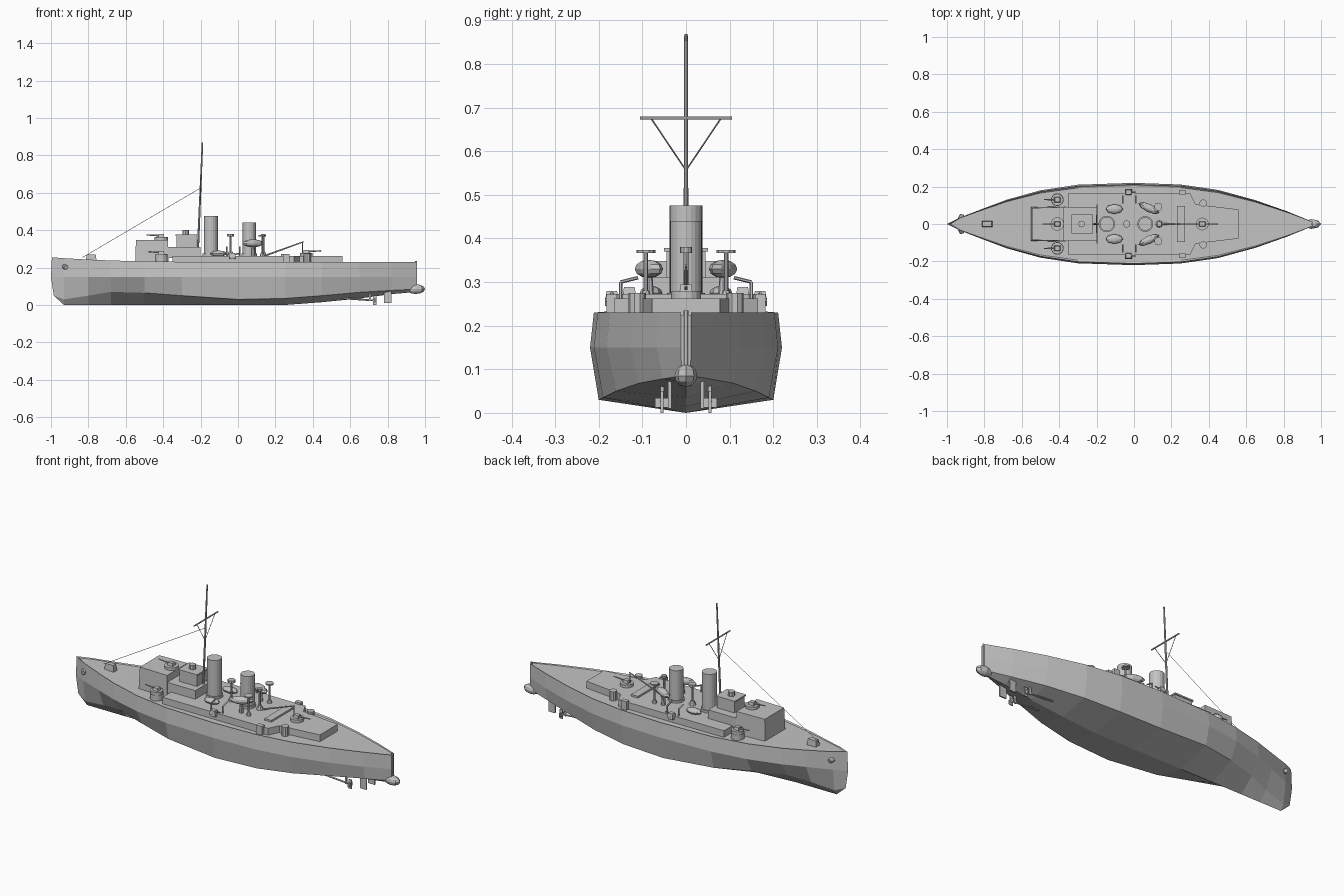
import bpy, bmesh
from math import radians
from mathutils import Vector, Matrix

default = bpy.data.objects.get("Cube")
if default:
    bpy.data.objects.remove(default, do_unlink=True)

grey = bpy.data.materials.new("ship grey")
grey.use_nodes = True
tone = (0.55, 0.55, 0.55, 1)
grey.diffuse_color = tone
grey.node_tree.nodes["Principled BSDF"].inputs["Base Color"].default_value = tone


def finish(name, bm):
    """Turn a bmesh into a named flat-shaded object."""
    bmesh.ops.recalc_face_normals(bm, faces=bm.faces)
    mesh = bpy.data.meshes.new(name)
    bm.to_mesh(mesh)
    bm.free()
    mesh.materials.append(grey)
    obj = bpy.data.objects.new(name, mesh)
    bpy.context.collection.objects.link(obj)
    return obj


def prism(name, outline, low, high, taper=1.0):
    """Upright block from a plan outline, with an optionally narrower top."""
    bm = bmesh.new()
    middle = sum((Vector(p) for p in outline), Vector((0, 0))) / len(outline)
    base = [bm.verts.new((*p, low)) for p in outline]
    top = [bm.verts.new((*(middle + (Vector(p) - middle) * taper), high)) for p in outline]
    bm.faces.new(base)
    bm.faces.new(top)
    for i in range(len(base)):
        j = (i + 1) % len(base)
        bm.faces.new((base[i], base[j], top[j], top[i]))
    return finish(name, bm)


def box(name, x, y, z, taper=1.0):
    corners = [(x[0], y[0]), (x[1], y[0]), (x[1], y[1]), (x[0], y[1])]
    return prism(name, corners, z[0], z[1], taper)


def rod(name, start, end, radius, tip=None, sides=6):
    """Cylinder or cone frustum between two points."""
    a, b = Vector(start), Vector(end)
    axis = b - a
    turn = axis.to_track_quat("Z", "Y").to_matrix().to_4x4()
    bm = bmesh.new()
    bmesh.ops.create_cone(bm, cap_ends=True, segments=sides, radius1=radius,
                          radius2=radius if tip is None else tip, depth=axis.length,
                          matrix=Matrix.Translation((a + b) / 2) @ turn)
    return finish(name, bm)


def drum(name, x, y, low, high, radius, tip=None, sides=16):
    return rod(name, (x, y, low), (x, y, high), radius, tip, sides)


def ball(name, centre, size, spin=0):
    bm = bmesh.new()
    place = Matrix.Translation(centre) @ Matrix.Rotation(radians(spin), 4, "Z")
    bmesh.ops.create_uvsphere(bm, u_segments=8, v_segments=6, radius=1,
                              matrix=place @ Matrix.Diagonal((*size, 1)))
    return finish(name, bm)


# Hull stations: x, half beam, knuckle share of beam, knuckle height, keel height
stations = [
    (-1, 0, 0, .05, 0), (-.93, .035, .6, .03, 0), (-.8, .085, .5, .05, 0),
    (-.68, .13, .6, .07, 0), (-.5, .18, .75, .065, 0), (-.3, .21, .88, .05, 0),
    (0, .22, .91, .03, 0), (.25, .211, .9, .035, 0), (.45, .182, .88, .05, .015),
    (.65, .127, .85, .068, .035), (.82, .067, .8, .078, .058), (.955, .012, .8, .085, .07)]
bm = bmesh.new()
rings = []
for x, beam, share, knuckle, keel in stations:
    bow = x == -1
    edge = .23 + .025 * max(0, -x) ** 3
    side = [(x + .015 * bow, beam * share, knuckle), (x, beam, .15),
            (x + .005 * bow, beam * .96, edge), (x + .02 * bow, beam * .92, edge - .006)]
    ring = [(x + .07 * bow, 0, keel)] + side + [(a, -b, c) for a, b, c in reversed(side)]
    rings.append([bm.verts.new(p) for p in ring])
for first, second in zip(rings, rings[1:]):
    for i in range(len(first)):
        j = (i + 1) % len(first)
        bm.faces.new((first[i], first[j], second[j], second[i]))
bm.faces.new(rings[-1])
bmesh.ops.remove_doubles(bm, verts=bm.verts, dist=.0001)
finish("hull", bm)
ball("stern_bulb", (.95, 0, .085), (.05, .026, .026))
rod("stern_post", (.952, 0, .08), (.952, 0, .235), .006)

# Deckhouses
half = [(-.35, .165), (.3, .165), (.33, .105), (.56, .078)]
prism("main_deckhouse", half + [(x, -y) for x, y in reversed(half)], .22, .262)
prism("forward_house", [(-.55, -.09), (-.37, -.095), (-.37, .095), (-.55, .09)], .22, .348, .95)
box("lower_bridge", (-.375, -.2), (-.09, .09), (.25, .31))
box("bridge", (-.33, -.222), (-.045, .045), (.3, .375))
box("bridge_roof", (-.335, -.218), (-.05, .05), (.37, .378))
box("skylight", (.23, .272), (-.095, .095), (.26, .272))
drum("bridge_light", -.28, 0, .375, .402, .018, sides=8)
box("bow_hatch", (-.815, -.755), (-.016, .016), (.23, .27), .8)

# Funnels with rims
for name, x, top, radius in (("front", -.145, .475, .038), ("rear", .06, .44, .036)):
    drum(name + "_funnel", x, 0, .25, top, radius, sides=20)
    drum(name + "_funnel_base", x, 0, .25, .275, radius + .006, sides=20)


def gun(name, x, y, z, radius, reach):
    """Low round mount with a shield and a barrel."""
    drum(name + "_mount", x, y, z, z + .018, radius)
    box(name + "_shield", (x - .018, x + .018), (y - .016, y + .016), (z + .01, z + .034), .75)
    rod(name + "_barrel", (x, y, z + .025), (x + reach, y, z + .03), .005, .003)


gun("forward_gun", -.41, 0, .345, .036, -.08)
gun("aft_gun", .365, 0, .26, .034, .08)

# Fittings repeated on both sides
for side, label in ((1, "left"), (-1, "right")):
    gun(label + "_bow_gun", -.41, side * .13, .255, .032, -.07)
    drum(label + "_bow_sponson", -.41, side * .13, .22, .257, .034)
    gun(label + "_waist_gun", -.03, side * .17, .245, .016, .04)
    drum(label + "_aft_locker", .37, side * .112, .22, .275, .02, sides=10)
    box(label + "_aft_shield", (.24, .275), (side * .17 - .012, side * .17 + .012), (.22, .272))
    # Low cutter beside the front funnel
    ball(label + "_cutter", (-.105, side * .08, .275), (.046, .026, .016))
    # Angled boat on a crutch beside the rear funnel
    ball(label + "_boat", (.08, side * .085, .33), (.062, .022, .021), side * -25)
    drum(label + "_boat_crutch", .08, side * .085, .26, .32, .012, .008, 8)
    # Searchlight platform
    drum(label + "_light_post", .13, side * .092, .26, .37, .005, sides=6)
    drum(label + "_light_platform", .13, side * .092, .366, .373, .022, sides=10)
    drum(label + "_light_foot", .13, side * .092, .26, .28, .014, .008, 8)
    # Boat davits
    for x in (-.06, .01):
        rod(label + "_davit", (x, side * .15, .26), (x, side * .15, .3), .004)
        rod(label + "_davit_arm", (x, side * .15, .3), (x, side * .11, .31), .004)
    # Bow anchor
    rod(label + "_anchor", (-.925, side * .028, .205), (-.92, side * .05, .2), .016, .011, 8)
    # Screw, shaft, bracket and rudder
    rod(label + "_shaft", (.56, side * .055, .036), (.735, side * .055, .024), .005)
    box(label + "_bracket", (.7, .712), (side * .055 - .004, side * .055 + .004), (.02, .075))
    box(label + "_screw_blade", (.722, .74), (side * .055 - .003, side * .055 + .003), (0, .05))
    box(label + "_screw_cross", (.726, .734), (side * .055 - .016, side * .055 + .016), (.012, .034))
    box(label + "_rudder", (.78, .82), (side * .037 - .004, side * .037 + .004), (.01, .08))

# Centreline ventilators
for x, size in ((-.04, .02), (.135, .014)):
    drum("ventilator_post", x, 0, .26, .37, .006, sides=8)
    drum("ventilator_cap", x, 0, .366, .38, size, sides=10)
    drum("ventilator_foot", x, 0, .26, .285, .02, .01, 8)

# Mast, yard, rigging and boat boom
rod("mast", (-.216, 0, .26), (-.19, 0, .868), .006, .004, 8)
rod("yard", (-.198, -.105, .676), (-.198, .105, .676), .004)
for side in (1, -1):
    rod("yard_brace", (-.198, side * .082, .678), (-.203, 0, .556), .0018, sides=4)
rod("forestay", (-.201, 0, .625), (-.83, 0, .255), .0012, sides=4)
rod("boat_boom", (.14, 0, .262), (.35, 0, .338), .005, .003)
rod("boom_support", (.345, 0, .27), (.345, 0, .337), .002, sides=4)
